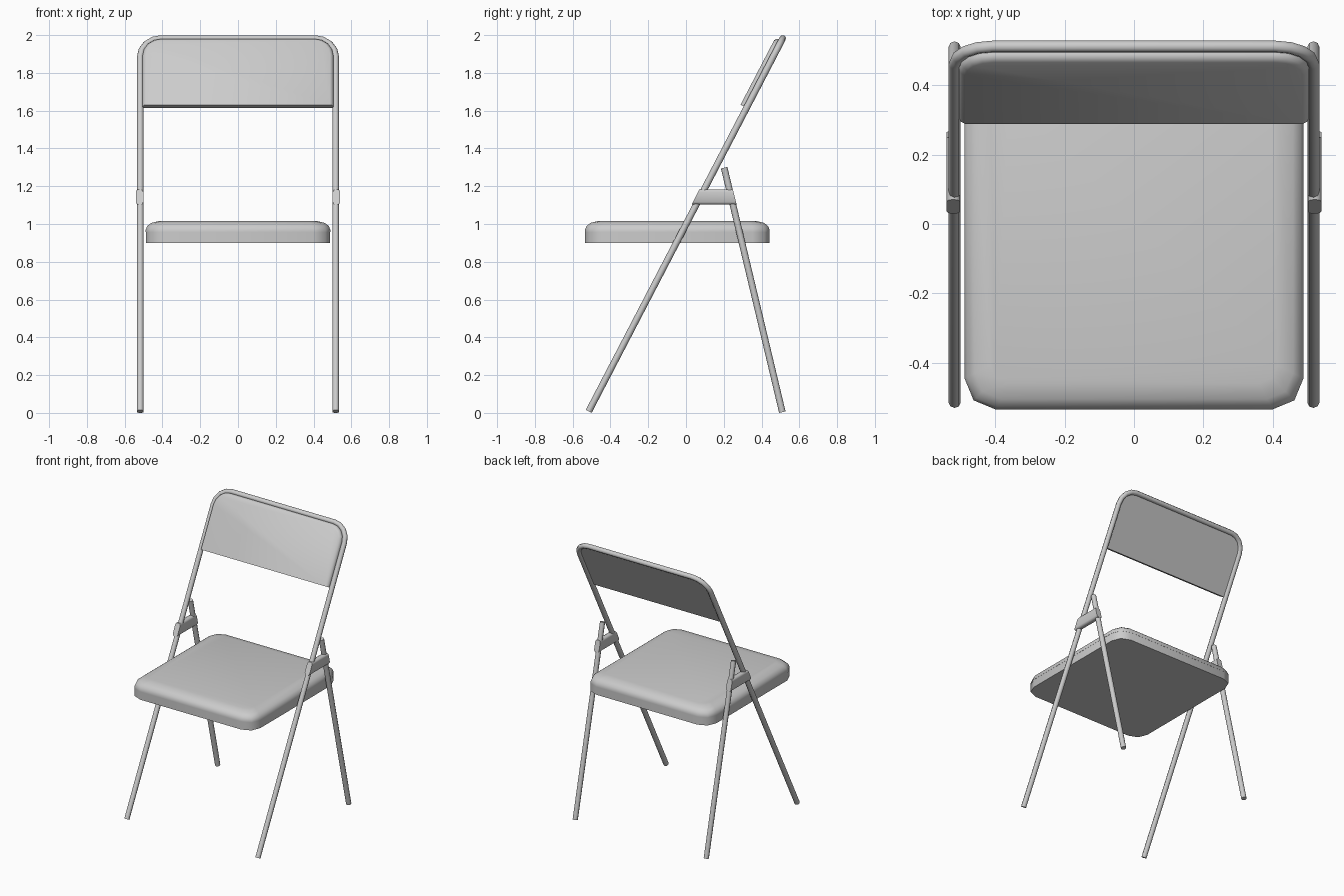
import bpy, bmesh
from math import sin, cos, pi, radians
from mathutils import Vector

if "Cube" in bpy.data.objects:
    bpy.data.objects.remove(bpy.data.objects["Cube"])

R = 0.0175                                   # tube radius
X = 0.5175                                   # tube centre line, sideways
FOOT, TOP = Vector((0, -0.515, 0.008)), Vector((0, 0.512, 1.9825))
UP = (TOP - FOOT).normalized()               # along the slanted frame
OUT = Vector((0, -UP.z, UP.y))               # out of the frame's front
LEN = (TOP - FOOT).length


def frame(x, v, w=0.0):
    return FOOT + UP * v + OUT * w + Vector((x, 0, 0))


def finish(ob, mirror=False, angle=50):
    bpy.ops.object.select_all(action='DESELECT')
    ob.select_set(True)
    bpy.context.view_layer.objects.active = ob
    if ob.type == 'CURVE':
        bpy.ops.object.convert(target='MESH')
    bpy.ops.object.shade_smooth_by_angle(angle=radians(angle))
    if mirror:
        ob.modifiers.new("mirror", 'MIRROR')
    return ob


def tube(name, pts, mirror=False):
    cu = bpy.data.curves.new(name, 'CURVE')
    cu.dimensions = '3D'
    cu.bevel_depth, cu.bevel_resolution, cu.use_fill_caps = R, 2, True
    sp = cu.splines.new('POLY')
    sp.points.add(len(pts) - 1)
    for p, co in zip(sp.points, pts):
        p.co = (*co, 1)
    ob = bpy.data.objects.new(name, cu)
    bpy.context.collection.objects.link(ob)
    return finish(ob, mirror)


def loft(name, rings, mirror=False, angle=50):
    bm = bmesh.new()
    vs = [[bm.verts.new(p) for p in r] for r in rings]
    n = len(vs[0])
    for a, b in zip(vs, vs[1:]):
        for i in range(n):
            bm.faces.new((a[i], a[(i + 1) % n], b[(i + 1) % n], b[i]))
    bm.faces.new(vs[0][::-1])
    bm.faces.new(vs[-1])
    bmesh.ops.recalc_face_normals(bm, faces=bm.faces)
    me = bpy.data.meshes.new(name)
    bm.to_mesh(me)
    bm.free()
    ob = bpy.data.objects.new(name, me)
    bpy.context.collection.objects.link(ob)
    return finish(ob, mirror, angle)


def arc(cx, cy, r, start, seg):
    return [(cx + r * cos(start + pi / 2 * i / seg), cy + r * sin(start + pi / 2 * i / seg))
            for i in range(seg + 1)]


def rounded(hx, hy, r, seg):
    pts = []
    for k, (sx, sy) in enumerate(((1, 1), (-1, 1), (-1, -1), (1, -1))):
        pts += arc(sx * (hx - r), sy * (hy - r), r, k * pi / 2, seg)
    return pts


# front legs and back hoop: one bent tube
r = 0.11
hoop = [(X, 0)] + arc(X - r, LEN - r, r, 0, 4) + arc(-X + r, LEN - r, r, pi / 2, 4) + [(-X, 0)]
tube("front_frame", [frame(x, v) for x, v in hoop])

# rear legs
tube("rear_legs", [(X, 0.51, 0.004), (X, 0.202, 1.298)], mirror=True)


# backrest panel, open straight lower edge, eased front rim
def panel_ring(inset, w):
    hx, top, rad, low = 0.505 - inset, LEN - 0.012 - inset, 0.10 - inset, 1.811
    pts = arc(hx - rad, top - rad, rad, 0, 4) + arc(-hx + rad, top - rad, rad, pi / 2, 4)
    return [frame(x, v, w) for x, v in pts + [(-hx, low), (hx, low)]]


loft("backrest", [panel_ring(i, w) for i, w in
                  ((0, -0.002), (0, 0.018), (0.006, 0.029), (0.018, 0.036))])


# seat: base slab and padded top
def seat_ring(inset, z):
    return [(x, y - 0.046, z) for x, y in
            rounded(0.489 - inset, 0.489 - inset, 0.09 - inset * 0.5, 2)]


loft("seat_base", [seat_ring(0.001, 0.90), seat_ring(0.001, 0.96)])
loft("seat_cushion", [seat_ring(i, z) for i, z in
                      ((0, 0.957), (0, 0.968), (0.008, 0.989), (0.03, 1.006), (0.075, 1.017))])

# hinge brackets joining front and rear legs
section = [(0.521 + x, 1.143 + z) for x, z in rounded(0.0195, 0.04, 0.013, 2)]
loft("hinge_brackets",
     [[(x, 0.03 + (z - 1.103) * 0.5, z) for x, z in section],
      [(x, 0.268 - (z - 1.103) * 0.25, z) for x, z in section]], mirror=True)
